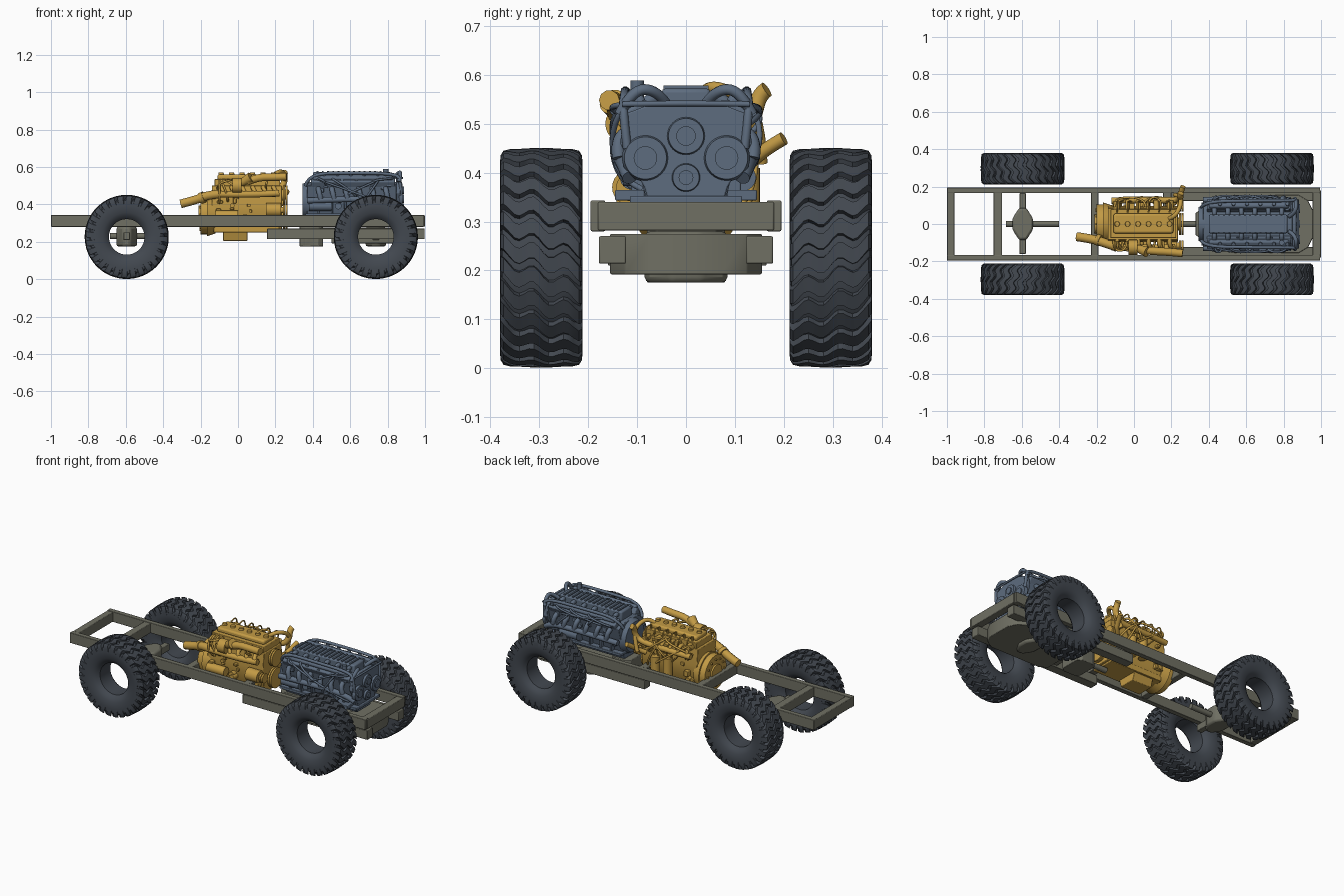
import bpy, bmesh, math, random
from mathutils import Vector, Matrix

if "Cube" in bpy.data.objects:
    bpy.data.objects.remove(bpy.data.objects["Cube"])
random.seed(4)

def mat(name, c):
    m = bpy.data.materials.new(name)
    m.diffuse_color = (*c, 1)
    m.use_nodes = True
    m.node_tree.nodes["Principled BSDF"].inputs["Base Color"].default_value = m.diffuse_color
    return m
TYRE, GOLD = mat('rubber', (.055, .065, .08)), mat('gold', (.55, .33, .06))
BLUE, STEEL = mat('blue_grey', (.11, .15, .21)), mat('olive_grey', (.16, .16, .125))

def finish(name, bm, m, bevel=0):
    bmesh.ops.recalc_face_normals(bm, faces=bm.faces[:])
    me = bpy.data.meshes.new(name)
    bm.to_mesh(me)
    bm.free()
    me.shade_smooth()
    me.set_sharp_from_angle(angle=math.radians(35))
    me.materials.append(m)
    ob = bpy.data.objects.new(name, me)
    bpy.context.collection.objects.link(ob)
    if bevel:
        b = ob.modifiers.new('bevel', 'BEVEL')
        b.width, b.segments, b.limit_method = bevel, 2, 'ANGLE'
    return ob

def box(name, x, y, z, m, bevel=.003, tilt=0):
    bm = bmesh.new()
    bmesh.ops.create_cube(bm, size=1)
    ob = finish(name, bm, m, bevel)
    c = Vector((sum(x) / 2, sum(y) / 2, sum(z) / 2))
    ob.data.transform(Matrix.Translation(c) @ Matrix.Rotation(tilt, 4, 'X') @
                      Matrix.Diagonal((x[1] - x[0], y[1] - y[0], z[1] - z[0], 1)))
    return ob

def cyl(name, a, b, r, m, r2=None, n=24):
    a, b = Vector(a), Vector(b)
    bm = bmesh.new()
    bmesh.ops.create_cone(bm, cap_ends=True, segments=n, radius1=r, radius2=r if r2 is None else r2,
                          depth=(b - a).length)
    rot = (b - a).to_track_quat('Z', 'Y').to_matrix().to_4x4()
    bm.transform(Matrix.Translation((a + b) / 2) @ rot)
    return finish(name, bm, m)

def prism(name, pts, lo, hi, m, axis='x', bevel=.003):
    bm = bmesh.new()
    at = (lambda p, h: (h, p[0], p[1])) if axis == 'x' else (lambda p, h: (p[0], p[1], h))
    f = bm.faces.new([bm.verts.new(at(p, lo)) for p in pts])
    ext = bmesh.ops.extrude_face_region(bm, geom=[f])
    d = Vector(at((0, 0), hi - lo))
    bmesh.ops.translate(bm, vec=d, verts=[v for v in ext['geom'] if isinstance(v, bmesh.types.BMVert)])
    return finish(name, bm, m, bevel)

def pipe(name, pts, r, m):
    cu = bpy.data.curves.new(name, 'CURVE')
    cu.dimensions, cu.bevel_depth, cu.bevel_resolution, cu.use_fill_caps = '3D', r, 3, True
    s = cu.splines.new('NURBS')
    s.points.add(len(pts) - 1)
    for p, q in zip(s.points, pts):
        p.co = (*q, 1)
    s.order_u, s.use_endpoint_u, s.resolution_u = 3, True, 5
    cu.materials.append(m)
    bpy.context.collection.objects.link(bpy.data.objects.new(name, cu))

def mirrored(pts):
    return pts + [(-y, z) for y, z in reversed(pts)]

# Ladder frame
for s in (-1, 1):
    box('frame_rail', (-1, .995), sorted((s * .165, s * .195)), (.28, .343), STEEL)
for x0, x1 in ((-1, -.96), (-.75, -.705), (-.23, -.19), (.155, .2), (.955, 1)):
    box('cross_member', (x0, x1), (-.18, .18), (.282, .34), STEEL)

# Lower side rails and tank under the front engine
for s in (-1, 1):
    box('lower_side_rail', (.155, .998), sorted((s * .123, s * .178)), (.214, .27), STEEL)
prism('tank', [(.5, -.125), (.54, -.155), (.88, -.155), (.93, -.125), (.955, -.075), (.955, .075),
               (.93, .125), (.88, .155), (.54, .155), (.5, .125)], .192, .275, STEEL, 'z')
prism('gearbox_pan', [(.33, -.06), (.36, -.08), (.43, -.08), (.455, -.06), (.455, .06), (.43, .08),
                      (.36, .08), (.33, .06)], .175, .3, STEEL, 'z')
box('gearbox_mount', (.44, .54), (-.13, .13), (.225, .275), STEEL)

# Axles with diamond differentials and drive shafts
for x, e in ((-.595, -.4), (.737, .2)):
    prism('differential', [(x - .055, -.03), (x - .02, -.085), (x + .02, -.085), (x + .055, -.03),
                           (x + .055, .03), (x + .02, .085), (x - .02, .085), (x - .055, .03)],
          .175, .28, STEEL, 'z', .012)
    box('axle_beam', (x - .017, x + .017), (-.16, .165), (.21, .25), STEEL)
    cyl('drive_shaft', (x - .09, 0, .23), (e, 0, .23), .016, STEEL)

# Tyres: lathed carcass with wavy tread lugs
prof = [(.095, .05), (.108, .066), (.13, .078), (.175, .084), (.195, .08), (.207, .065), (.212, .03)]
prof = prof + [(r, -y) for r, y in reversed(prof)]
lug_path = [(-.0845, .172, .188), (-.0835, .180, .209), (-.077, .192, .219)]
lug_path += [(y / 1000, .203, .222 + .003 * (1 - abs(y) / 65)) for y in range(-65, 66, 10)]
lug_path += [(-y, a, b) for y, a, b in reversed(lug_path[:3])]
def tyre(name, x, y, s):
    bm = bmesh.new()
    N, LUGS = 64, 28
    rings = [[bm.verts.new((r * math.cos(a), w, r * math.sin(a))) for r, w in prof]
             for a in (i * math.tau / N for i in range(N))]
    k = len(prof)
    for i in range(N):
        A, B = rings[i], rings[(i + 1) % N]
        for j in range(k):
            bm.faces.new((A[j], A[(j + 1) % k], B[(j + 1) % k], B[j]))
    step = math.tau / LUGS
    for i in range(LUGS):
        prev = None
        for w, r0, r1 in lug_path:
            a = i * step + s * .05 * math.sin(w * 95) + .5 * step * s * w / .08
            hw = step * .36
            cs = [bm.verts.new((r * math.cos(a + d), w, r * math.sin(a + d)))
                  for r, d in ((r0, -hw), (r1, -hw * .88), (r1, hw * .88), (r0, hw))]
            if prev:
                for j in range(4):
                    bm.faces.new((prev[j], prev[(j + 1) % 4], cs[(j + 1) % 4], cs[j]))
            else:
                bm.faces.new(cs)
            prev = cs
        bm.faces.new(prev[::-1])
    bm.transform(Matrix.Translation((x, y, .226)))
    finish(name, bm, TYRE)
for x in (-.595, .737):
    for s in (-1, 1):
        tyre('tyre', x, s * .296, s)

# Gold inline engine: block, head, covers, sump
prism('gold_block', mirrored([(.06, .26), (.085, .3), (.095, .4), (.085, .5)]), -.14, .235, GOLD)
box('gold_head', (-.125, .225), (-.075, .08), (.495, .535), GOLD)
box('gold_valve_cover', (-.11, .21), (-.05, .055), (.53, .56), GOLD, .01)
prism('gold_sump', mirrored([(.05, .205), (.07, .27)]), -.08, .05, GOLD)
box('gold_sump_shelf', (-.13, .22), (-.075, .075), (.25, .285), GOLD)
# Gold flywheel and bell housing
cyl('gold_bell_housing', (-.165, 0, .345), (-.12, 0, .345), .115, GOLD, .1, 40)
cyl('gold_flywheel', (-.2, 0, .345), (-.165, 0, .345), .105, GOLD, n=40)
cyl('gold_flywheel_hub', (-.21, 0, .345), (-.195, 0, .345), .05, GOLD)
for i in range(12):
    a = i * math.tau / 12
    cyl('gold_bolt', (-.207, .08 * math.cos(a), .345 + .08 * math.sin(a)),
        (-.19, .08 * math.cos(a), .345 + .08 * math.sin(a)), .007, GOLD, n=6)
# Gold cylinders: caps, ports, injectors
for i in range(6):
    x = -.09 + i * .056
    cyl('gold_cap', (x, 0, .55), (x, 0, .571), .016, GOLD, .013, 16)
    cyl('gold_injector', (x, .065, .53), (x, .065, .558), .006, GOLD, n=10)
    pipe('gold_exhaust_runner', [(x, -.08, .49), (x, -.125, .495), (x + .015, -.125, .46)], .012, GOLD)
    pipe('gold_intake_runner', [(x, .08, .5), (x, .12, .51), (x, .125, .47)], .011, GOLD)
    pipe('gold_fuel_line', [(x, .065, .555), (x, .11, .575), (x, .125, .5), (x * .4 + .05, .115, .4)], .004, GOLD)
pipe('gold_exhaust_manifold', [(-.11, -.125, .455), (.06, -.13, .45), (.22, -.125, .46)], .018, GOLD)
pipe('gold_intake_manifold', [(-.12, .125, .465), (.05, .13, .47), (.22, .125, .47), (.25, .14, .52),
                              (.245, .15, .56), (.25, .165, .57)], .017, GOLD)
# Gold exhaust pipe, turbo and ducts
pipe('gold_exhaust_pipe', [(-.305, -.068, .403), (-.22, -.08, .425), (-.16, -.1, .45), (-.1, -.12, .455)], .024, GOLD)
cyl('gold_exhaust_collar', (-.2, -.083, .432), (-.18, -.09, .44), .03, GOLD)
cyl('gold_turbo', (-.03, -.125, .5), (.02, -.125, .5), .04, GOLD)
cyl('gold_turbo_inlet', (.02, -.13, .515), (.07, -.15, .545), .02, GOLD, .028)
pipe('gold_intake_horn', [(.26, -.157, .548), (.2, -.15, .545), (.1, -.145, .545), (.05, -.14, .52)], .021, GOLD)
pipe('gold_coolant_pipe', [(.262, .2, .47), (.25, .165, .45), (.235, .13, .42), (.2, .1, .4)], .014, GOLD)
pipe('gold_breather', [(.19, .03, .555), (.22, .04, .58), (.25, .1, .565), (.25, .15, .52), (.22, .155, .42)], .012, GOLD)
cyl('gold_filter', (.12, .125, .3), (.12, .125, .41), .026, GOLD)
cyl('gold_filter', (.04, .12, .31), (.04, .12, .42), .026, GOLD)
cyl('gold_starter', (-.12, -.115, .34), (0, -.115, .34), .027, GOLD)
cyl('gold_alternator', (.15, -.115, .37), (.23, -.115, .37), .036, GOLD)
# Gold pulleys
for y, z, r in ((0, .33, .06), (0, .45, .05), (-.115, .37, .028), (.1, .41, .032)):
    cyl('gold_pulley', (.23, y, z), (.25, y, z), r * .6, GOLD)
    for x in (.24, .254):
        cyl('gold_pulley_rim', (x, y, z), (x + .01, y, z), r, GOLD)

# Blue V engine: block, front cover, sump
prism('blue_block', mirrored([(.065, .3), (.085, .36), (.12, .5), (.06, .52)]), .37, .85, BLUE)
prism('blue_front_cover', mirrored([(.075, .335), (.085, .37), (.135, .46), (.125, .52), (.06, .545)]), .845, .868, BLUE)
box('blue_mount_flange', (.36, .88), (-.115, .115), (.335, .352), BLUE)
box('blue_top_plenum', (.40, .82), (-.05, .05), (.5, .572), BLUE, .008)
for i in range(14):
    x = .42 + i * .028
    box('blue_plenum_rib', (x, x + .01), (-.046, .046), (.565, .578), BLUE, 0)
# Blue front discs and rear bell
for y, z, r in ((0, .475, .04), (-.083, .43, .048), (.083, .43, .048), (0, .39, .03)):
    cyl('blue_cover_disc', (.86, y, z), (.88, y, z), r, BLUE, r * .9, 32)
    cyl('blue_disc_hub', (.875, y, z), (.887, y, z), r * .5, BLUE)
cyl('blue_bell_housing', (.345, 0, .42), (.38, 0, .42), .09, BLUE, .105, 36)
# Blue cylinder banks with manifolds
for s in (-1, 1):
    box('blue_head', (.39, .84), sorted((s * .065, s * .125)), (.485, .54), BLUE, .006, -s * .5)
    box('blue_cam_cover', (.4, .83), sorted((s * .082, s * .122)), (.525, .557), BLUE, .01, -s * .5)
    pipe('blue_manifold', [(.37, s * .128, .42), (.6, s * .137, .43), (.82, s * .13, .425), (.865, s * .115, .39)], .016, BLUE)
    pipe('blue_rail', [(.36, s * .09, .5), (.38, s * .12, .565), (.6, s * .125, .568), (.84, s * .125, .565),
                       (.872, s * .13, .53), (.87, s * .12, .45)], .009, BLUE)
    pipe('blue_crossover', [(.83, s * .04, .54), (.86, s * .06, .57), (.87, s * .11, .57), (.86, s * .135, .52)], .011, BLUE)
    box('blue_foot', (.74, .84), sorted((s * .085, s * .145)), (.343, .365), BLUE)
    for i in range(6):
        x = .43 + i * .072
        pipe('blue_exhaust_runner', [(x, s * .11, .485), (x, s * .145, .48), (x + .012, s * .137, .43)], .014, BLUE)
        pipe('blue_intake_runner', [(x, s * .04, .545), (x, s * .065, .565), (x, s * .088, .535)], .013, BLUE)
        cyl('blue_coil', (x + .03, s * .1, .54), (x + .03, s * .109, .566), .01, BLUE, n=12)
        box('blue_block_rib', (x - .006, x + .006), sorted((s * .08, s * .112)), (.35, .42), BLUE)
cyl('blue_filler', (.79, -.1, .54), (.79, -.1, .588), .014, BLUE)
cyl('blue_starter', (.38, -.11, .39), (.5, -.11, .39), .025, BLUE)
cyl('blue_generator', (.64, .115, .39), (.76, .115, .39), .028, BLUE)
pipe('blue_front_bar', [(.875, -.13, .54), (.88, 0, .543), (.875, .13, .54)], .006, BLUE)

# Small fittings and hoses scattered over both engines
for name, m, x0, x1, z0, z1, w in (('gold', GOLD, -.11, .22, .3, .53, .1), ('blue', BLUE, .4, .83, .37, .54, .108)):
    for i in range(34):
        s = 1 if i % 2 else -1
        x, z, y = random.uniform(x0, x1), random.uniform(z0, z1), w + random.uniform(0, .02)
        d, h = random.uniform(.012, .03), random.uniform(.012, .035)
        if i % 3:
            box(name + '_fitting', (x - d / 2, x + d / 2), sorted((s * .07, s * y)), (z - h / 2, z + h / 2), m)
        else:
            cyl(name + '_plug', (x, s * .07, z), (x, s * (y + .01), z), d * .6, m, n=12)
    for i in range(12):
        s = 1 if i % 2 else -1
        x, e, z = random.uniform(x0, x1), random.uniform(x0, x1), random.uniform(z0, z1)
        pipe(name + '_hose', [(x, s * .09, z1), (x, s * (w + .04), z1), (e, s * (w + .045), z), (e, s * .09, z - .03)], .006, m)
